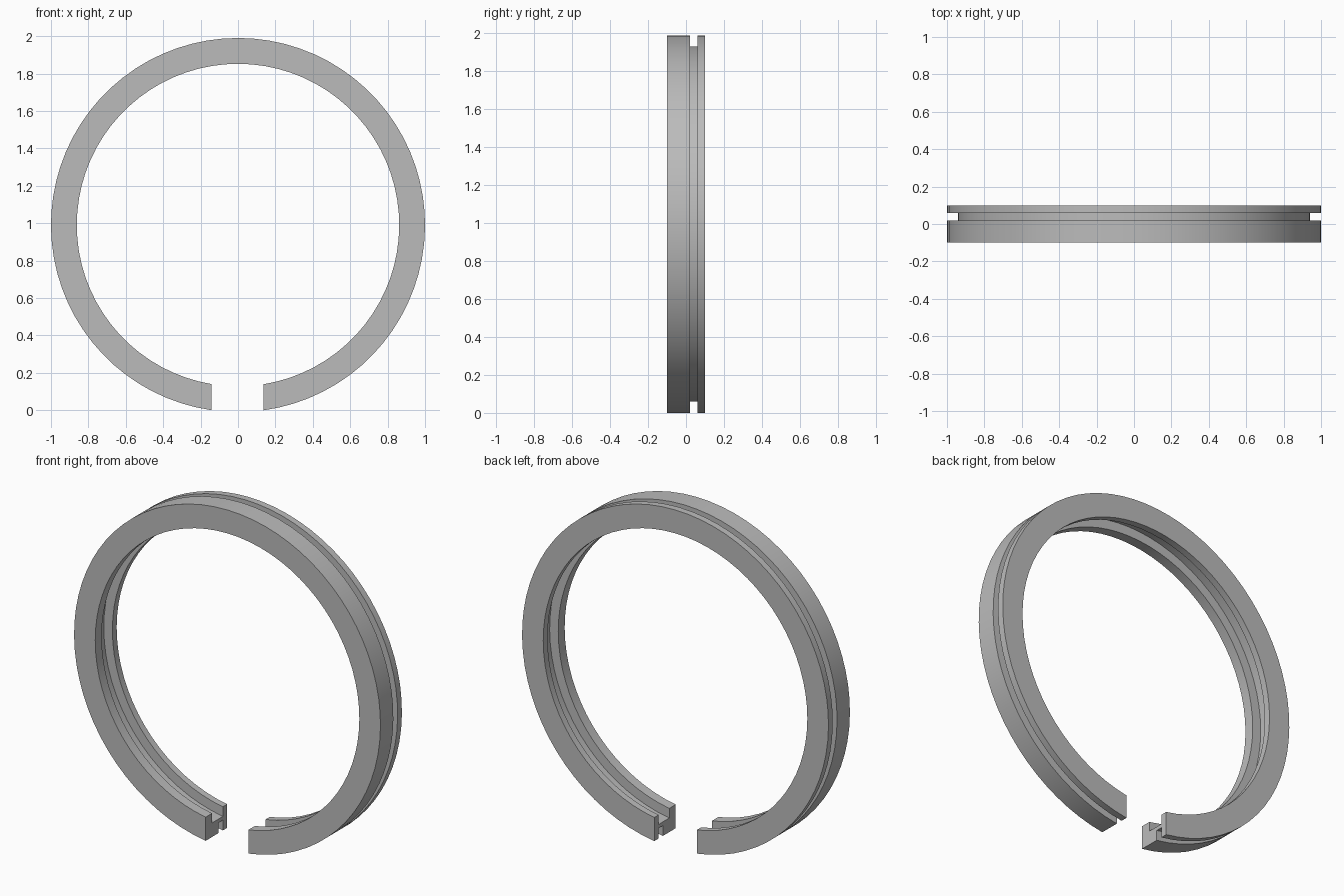
import bpy
import bmesh
from math import asin, sin, cos, pi, radians

cube = bpy.data.objects.get("Cube")
if cube:
    bpy.data.objects.remove(cube, do_unlink=True)

# Ring dimensions
CENTRE_Z = 0.99
OUTER, INNER = 1.0, 0.862
OUTER_FLOOR, INNER_FLOOR = 0.94, 0.918
FRONT, BACK = -0.1, 0.1
GAP_LEFT, GAP_RIGHT = 0.137, 0.141
STEPS = 72

# Cross-section as (radius, y): one groove outside, a wider one inside
profile = [
    (OUTER, FRONT), (OUTER, 0.02), (OUTER_FLOOR, 0.02), (OUTER_FLOOR, 0.06),
    (OUTER, 0.06), (OUTER, BACK), (INNER, BACK), (INNER, 0.06),
    (INNER_FLOOR, 0.06), (INNER_FLOOR, -0.04), (INNER, -0.04), (INNER, FRONT),
]

# Sweep the section round, ending on two upright cuts at the bottom gap
bm = bmesh.new()
sections = []
for i in range(STEPS + 1):
    section = []
    for r, y in profile:
        start = asin(GAP_LEFT / r)
        end = 2 * pi - asin(GAP_RIGHT / r)
        a = start + (end - start) * i / STEPS
        section.append(bm.verts.new((r * sin(a), y, CENTRE_Z - r * cos(a))))
    sections.append(section)

count = len(profile)
for near, far in zip(sections, sections[1:]):
    for j in range(count):
        k = (j + 1) % count
        bm.faces.new((near[j], near[k], far[k], far[j]))
bm.faces.new(sections[0])
bm.faces.new(sections[-1])
bmesh.ops.recalc_face_normals(bm, faces=bm.faces)

mesh = bpy.data.meshes.new("split_ring")
bm.to_mesh(mesh)
bm.free()
ring = bpy.data.objects.new("split_ring", mesh)
bpy.context.collection.objects.link(ring)

# Plain grey finish
grey = bpy.data.materials.new("grey")
grey.use_nodes = True
colour = (0.5, 0.5, 0.5, 1)
grey.diffuse_color = colour
grey.node_tree.nodes["Principled BSDF"].inputs["Base Color"].default_value = colour
mesh.materials.append(grey)

# Smooth round the ring, sharp at the section corners
bpy.ops.object.select_all(action="DESELECT")
ring.select_set(True)
bpy.context.view_layer.objects.active = ring
bpy.ops.object.shade_smooth_by_angle(angle=radians(30))
